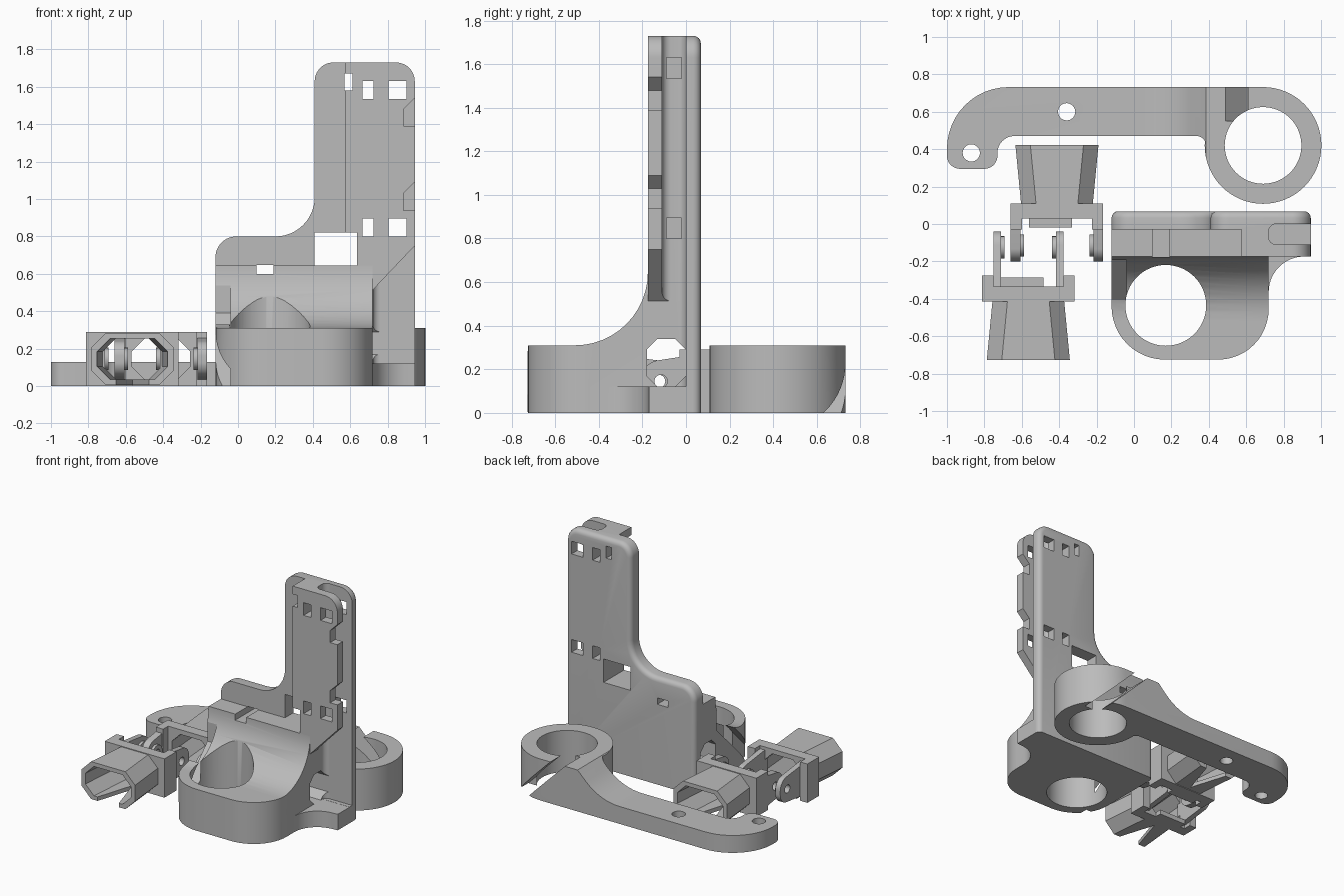
import bpy, bmesh
from math import radians, sin, cos, tan, pi
from mathutils import Vector

if "Cube" in bpy.data.objects:
    bpy.data.objects.remove(bpy.data.objects["Cube"], do_unlink=True)

grey = bpy.data.materials.new("plain grey")
grey.use_nodes = True
grey.diffuse_color = (0.5, 0.5, 0.5, 1)
grey.node_tree.nodes["Principled BSDF"].inputs["Base Color"].default_value = (0.5, 0.5, 0.5, 1)


def make(name, bm):
    bmesh.ops.recalc_face_normals(bm, faces=bm.faces)
    mesh = bpy.data.meshes.new(name)
    bm.to_mesh(mesh)
    bm.free()
    mesh.materials.append(grey)
    obj = bpy.data.objects.new(name, mesh)
    bpy.context.collection.objects.link(obj)
    return obj


def rounded(points, steps=12):
    """Outline from (u, v) or (u, v, radius) corners."""
    out = []
    for i, p in enumerate(points):
        c = Vector(p[:2])
        if len(p) < 3:
            out.append(c)
            continue
        a = (Vector(points[i - 1][:2]) - c).normalized()
        b = (Vector(points[(i + 1) % len(points)][:2]) - c).normalized()
        half = a.angle(b) / 2
        mid = c + (a + b).normalized() * p[2] / sin(half)
        start = c + a * p[2] / tan(half) - mid
        end = c + b * p[2] / tan(half) - mid
        sweep = start.angle(end)
        for k in range(steps + 1):
            t = k / steps
            out.append(mid + (start * sin((1 - t) * sweep) + end * sin(t * sweep)) / sin(sweep))
    return out


def place(axis, u, v, t):
    return {"x": (t, u, v), "y": (u, t, v), "z": (u, v, t)}[axis]


def loft(name, axis, ring_a, a, ring_b, b):
    bm = bmesh.new()
    va = [bm.verts.new(place(axis, p[0], p[1], a)) for p in ring_a]
    vb = [bm.verts.new(place(axis, p[0], p[1], b)) for p in ring_b]
    n = len(va)
    bm.faces.new(va)
    bm.faces.new(vb)
    for i in range(n):
        bm.faces.new((va[i], va[(i + 1) % n], vb[(i + 1) % n], vb[i]))
    return make(name, bm)


def prism(name, axis, points, a, b):
    ring = rounded(points)
    return loft(name, axis, ring, a, ring, b)


def box(name, x0, x1, y0, y1, z0, z1):
    return prism(name, "z", [(x0, y0), (x1, y0), (x1, y1), (x0, y1)], z0, z1)


def disc(name, axis, u, v, r, a, b, n=64):
    ring = [(u + r * cos(2 * pi * i / n), v + r * sin(2 * pi * i / n)) for i in range(n)]
    return loft(name, axis, ring, a, ring, b)


def combine(obj, other, operation):
    mod = obj.modifiers.new("bool", "BOOLEAN")
    mod.operation, mod.object, mod.solver = operation, other, "EXACT"
    graph = bpy.context.evaluated_depsgraph_get()
    mesh = bpy.data.meshes.new_from_object(obj.evaluated_get(graph))
    obj.modifiers.clear()
    obj.data = mesh
    bpy.data.objects.remove(other, do_unlink=True)


def cut(obj, *others):
    for o in others:
        combine(obj, o, "DIFFERENCE")


def add(obj, *others):
    for o in others:
        combine(obj, o, "UNION")


def finish(obj):
    bpy.ops.object.select_all(action="DESELECT")
    obj.select_set(True)
    bpy.context.view_layer.objects.active = obj
    bpy.ops.object.shade_smooth_by_angle(angle=radians(30))


def octagon(u0, u1, v0, v1, c):
    return [(u0 + c, v0), (u1 - c, v0), (u1, v0 + c), (u1, v1 - c),
            (u1 - c, v1), (u0 + c, v1), (u0, v1 - c), (u0, v0 + c)]


# Clamp arm: plan outline trimmed by a side profile that ramps up to the ring
arm = prism("clamp_arm", "z", [(-1, .295, .07), (-.73, .295, .07), (-.73, .47, .09), (.385, .47, .05),
            (.385, .41), (.69, .41), (.69, .732), (-1, .732, .33)], 0, .31)
add(arm, disc("ring", "z", .69, .42, .312, 0, .31))
combine(arm, prism("side", "y", [(-1.2, -.1), (1.2, -.1), (1.2, .31), (.385, .31),
        (.2, .13, .4), (-1.2, .13)], 0, 1), "INTERSECT")
cut(arm, disc("bore", "z", .69, .42, .205, -.1, .5),
    disc("hole", "z", -.36, .6, .046, -.1, .3, 32),
    disc("hole", "z", -.87, .38, .046, -.1, .3, 32),
    prism("slit", "y", [(.4, .4), (.52, .4), (1.02, -.1), (.9, -.1)], .55, .8))
finish(arm)

# Back plate with rounded rear edge
plate = prism("bracket", "y", [(-.12, 0), (.945, 0), (.945, 1.73, .1), (.41, 1.73, .1),
              (.41, .8, .21), (-.12, .8, .11)], -.03, .068)
bm = bmesh.new()
bm.from_mesh(plate.data)
rear = [e for e in bm.edges if all(v.co.y > .06 for v in e.verts) and any(v.co.z > .01 for v in e.verts)]
bmesh.ops.bevel(bm, geom=rear, offset=.035, segments=4, profile=.5, affect="EDGES")
bm.to_mesh(plate.data)
bm.free()

# Clamp body with a swept front slope
body = prism("body", "z", [(-.12, 0), (-.12, -.725, .285), (.72, -.725, .27), (.72, 0)], 0, .7)
combine(body, prism("side", "x", [(.1, -.1), (-.8, -.1), (-.8, .31), (-.175, .31, .334),
        (-.175, .645), (.1, .645)], -1, 1), "INTERSECT")

# Tower front with notched edge, and the foot gusset
tower = prism("tower", "y", [(.575, .45), (.66, .45), (.945, .75), (.945, .94), (.885, .94),
              (.885, 1.03), (.945, 1.09), (.945, 1.39), (.885, 1.39), (.885, 1.48),
              (.945, 1.54), (.945, 1.73, .1), (.575, 1.73)], -.175, -.02)
foot = prism("foot", "z", [(.6, .03), (.6, -.45), (.72, -.45), (.72, -.19, .19), (.945, -.17), (.945, .03)], 0, .12)
add(plate, body, tower, foot)

cut(plate, disc("bore", "z", .17, -.435, .216, -.1, .9),
    prism("tunnel", "x", octagon(-.18, 0, .12, .34, .05), -.5, .8),
    prism("slot", "z", [(.72, -.11, .04), (1.2, -.11), (1.2, 0), (.72, 0, .04)], .121, 2),
    prism("slit", "x", [(-.9, -.32), (-.9, -.17), (-.19, .54), (-.19, .39)], -.3, -.04),
    box("notch", .1, .19, -.3, .3, .6, .648),
    box("window", .41, .635, -.3, .3, .645, .82),
    box("key", .57, .613, -.3, .3, 1.58, 1.67))
for z in (.8, 1.535):
    for x0, x1 in ((.665, .725), (.805, .9)):
        cut(plate, box("strap_hole", x0, x1, -.3, .3, z, z + .095))
finish(plate)


# Hollow flared connectors with a collar and two pivot prongs
def connector(name, cx, yc, d, inner, outer, reach):
    def funnel(w0, w1, lo, hi, c, y0, y1):
        return loft(name, "y", octagon(cx - w0, cx + w0, lo, hi, c), yc + d * y0,
                    octagon(cx - w1, cx + w1, lo, hi, c), yc + d * y1)

    def slab(x0, x1, y0, y1, z0, z1):
        a, b = sorted((yc + d * y0, yc + d * y1))
        return box("slab", cx + x0, cx + x1, a, b, z0, z1)

    part = funnel(.19, .222, .005, .285, .08, -.02, .312)
    add(part, slab(-.247, .247, -.08, 0, 0, .29))
    cut(part, funnel(.155, .19, .035, .255, .07, -.1, .33),
        prism("wedge", "z", [(cx, yc + d * .03), (cx - .1, yc + d * .35), (cx + .1, yc + d * .35)], -.1, .06))
    tip = yc - d * reach
    eye = tip + d * .085
    for s in (-1, 1):
        a, b = sorted((s * .187, s * .247))
        add(part, slab(a, b, -.14, -.07, 0, .29))
        a, b = sorted((cx + s * inner, cx + s * outer))
        root = yc - d * .05
        add(part, prism("prong", "x", [(root, .02), (tip, .06, .08), (tip, .23, .08), (root, .27)], a, b))
        a, b = sorted((cx + s * (inner - .02), cx + s * outer))
        add(part, disc("boss", "x", eye, .145, .06, a, b, 24))
        cut(part, disc("pin_hole", "x", eye, .145, .03, a - .05, b + .05, 24))
    add(part, slab(-.15, .08, -.13, -.07, 0, .035))
    finish(part)


connector("rear_connector", -.412, .11, 1, .195, .247, .31)
connector("front_connector", -.565, -.415, -1, .147, .187, .375)
